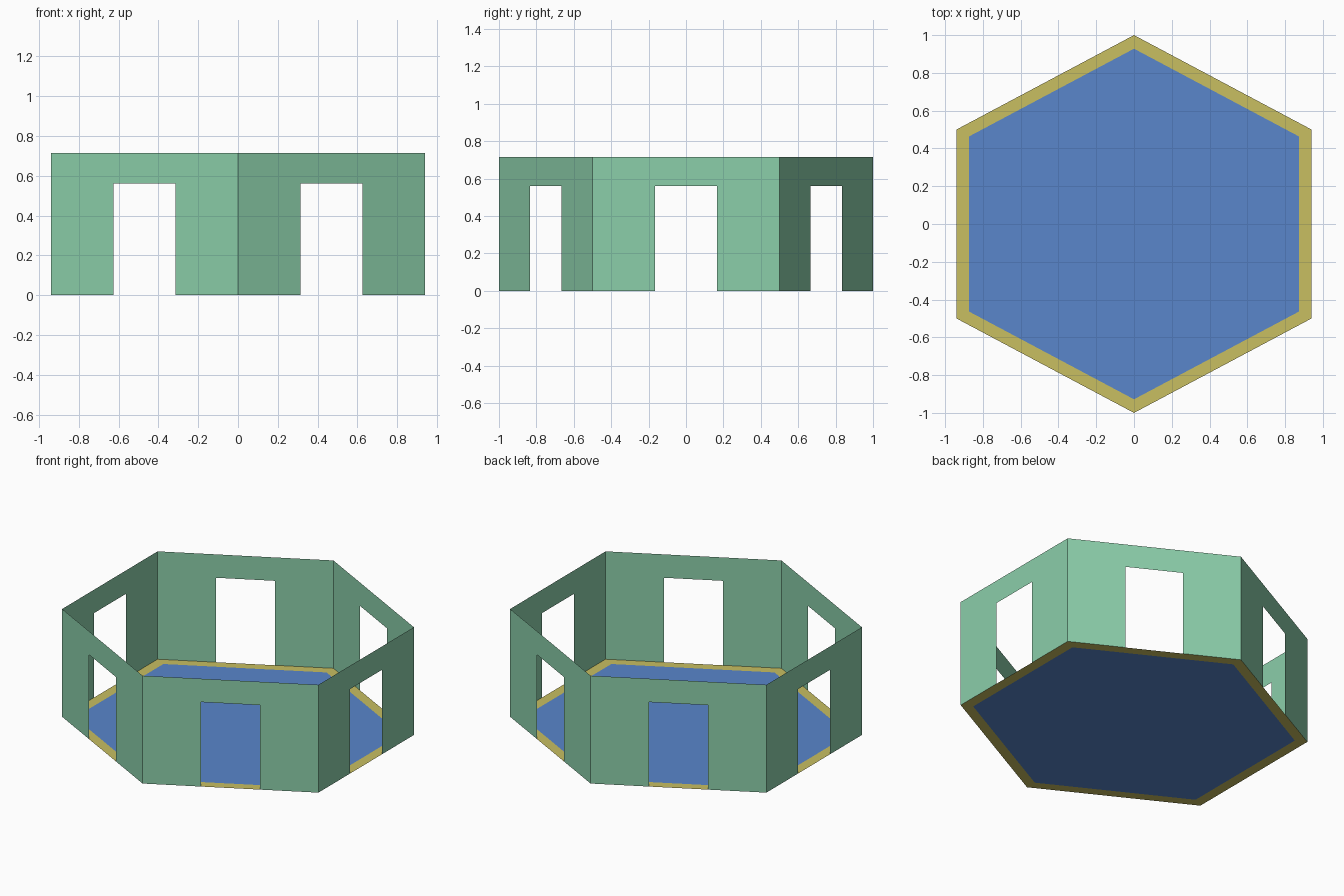
import bpy
from mathutils import Vector

if "Cube" in bpy.data.objects:
    bpy.data.objects.remove(bpy.data.objects["Cube"])

WALL_H, DOOR_H, INNER = 0.715, 0.56, 0.928
corners = [Vector(c) for c in ((0, -1, 0), (0.94, -0.5, 0), (0.94, 0.5, 0),
                               (0, 1, 0), (-0.94, 0.5, 0), (-0.94, -0.5, 0))]
pairs = list(zip(corners, corners[1:] + corners[:1]))


def make_part(name, polygons, color):
    verts, faces = [], []
    for poly in polygons:
        faces.append(range(len(verts), len(verts) + len(poly)))
        verts.extend(poly)
    mesh = bpy.data.meshes.new(name)
    mesh.from_pydata(verts, [], [tuple(f) for f in faces])
    mat = bpy.data.materials.new(name + "_material")
    mat.diffuse_color = (*color, 1)
    mat.use_nodes = True
    mat.node_tree.nodes["Principled BSDF"].inputs["Base Color"].default_value = mat.diffuse_color
    mesh.materials.append(mat)
    mesh.update()
    obj = bpy.data.objects.new(name, mesh)
    bpy.context.collection.objects.link(obj)
    return obj


def wall(a, b):
    # thin wall sheet outline with a doorway in its middle third
    profile = [(0, 0), (1/3, 0), (1/3, DOOR_H), (2/3, DOOR_H),
               (2/3, 0), (1, 0), (1, WALL_H), (0, WALL_H)]
    return [a.lerp(b, t) + Vector((0, 0, z)) for t, z in profile]


# Six walls with doorways
for i, (a, b) in enumerate(pairs):
    make_part(f"wall_{i + 1}", [wall(a, b)], (0.26, 0.62, 0.40))

# Floor panel and the border around it
make_part("floor", [[c * INNER for c in corners]], (0.10, 0.24, 0.60))
make_part("floor_border", [[a, b, b * INNER, a * INNER] for a, b in pairs],
          (0.58, 0.52, 0.12))
